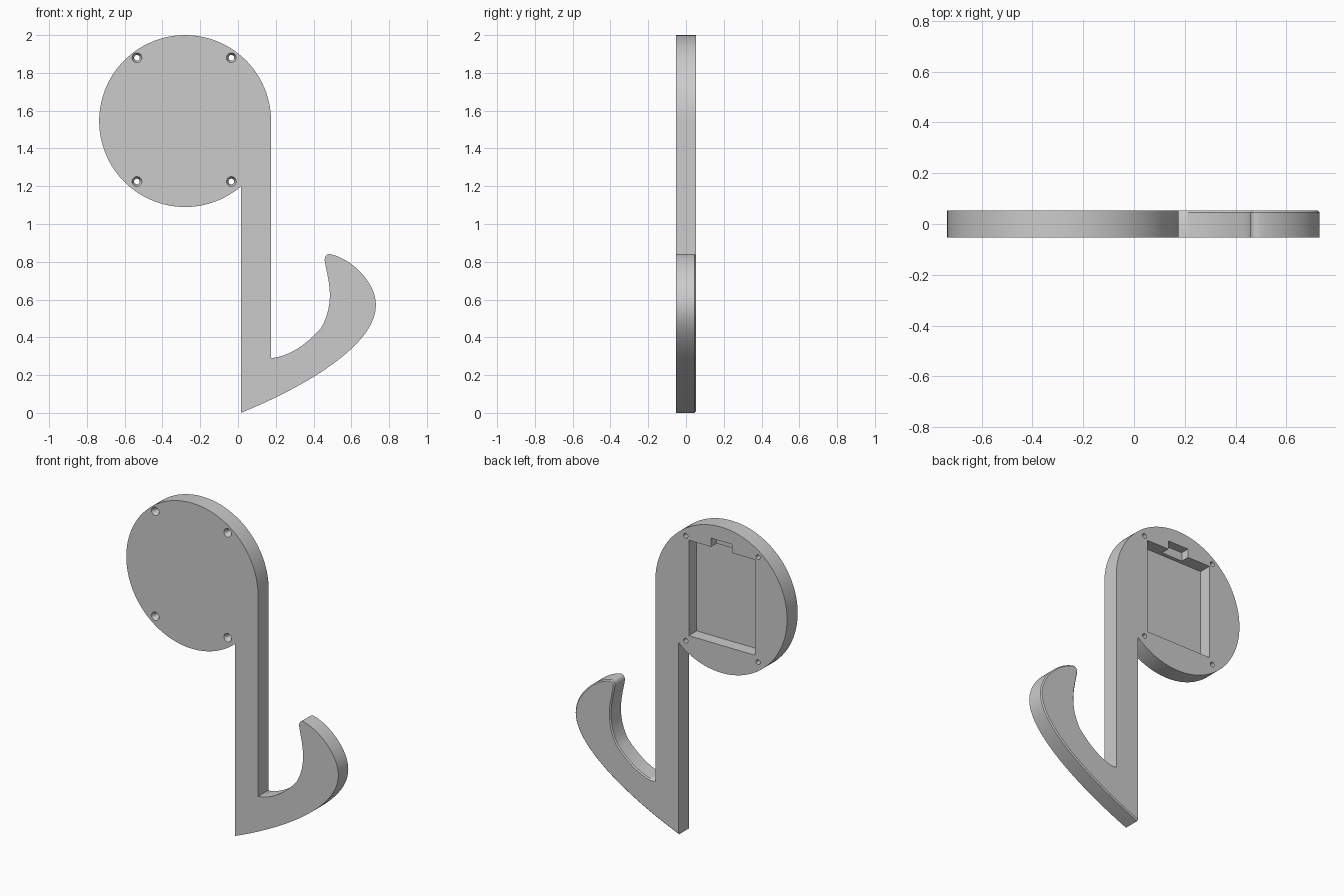
import bpy, bmesh, math
from mathutils import Vector, Matrix
from mathutils.geometry import interpolate_bezier

if "Cube" in bpy.data.objects:
    bpy.data.objects.remove(bpy.data.objects["Cube"])

HALF = 0.0525                      # half the plate thickness
CENTRE, RADIUS = (-0.28, 1.545), 0.455
STEM_LEFT, STEM_RIGHT = 0.015, 0.175

grey = bpy.data.materials.new("plain grey")
grey.use_nodes = True
grey.diffuse_color = (0.6, 0.6, 0.6, 1)
grey.node_tree.nodes["Principled BSDF"].inputs["Base Color"].default_value = (0.6, 0.6, 0.6, 1)


def make_object(name, bm):
    bmesh.ops.recalc_face_normals(bm, faces=bm.faces)
    mesh = bpy.data.meshes.new(name)
    bm.to_mesh(mesh)
    bm.free()
    mesh.materials.append(grey)
    obj = bpy.data.objects.new(name, mesh)
    bpy.context.collection.objects.link(obj)
    return obj


def bezier(a, b, c, d, count):
    pts = interpolate_bezier(*(Vector((p[0], p[1], 0)) for p in (a, b, c, d)), count)
    return [(p.x, p.y) for p in pts[:-1]]


# Outline: hook, then stem, then round head
outline = bezier((STEM_LEFT, 0), (0.36, 0.14), (0.73, 0.36), (0.73, 0.57), 28)
outline += bezier((0.73, 0.57), (0.73, 0.70), (0.59, 0.82), (0.49, 0.84), 20)
outline += bezier((0.49, 0.84), (0.465, 0.845), (0.455, 0.82), (0.46, 0.80), 8)
outline += bezier((0.46, 0.80), (0.475, 0.71), (0.52, 0.59), (0.44, 0.45), 18)
outline += bezier((0.44, 0.45), (0.37, 0.37), (0.28, 0.30), (STEM_RIGHT, 0.29), 16)
outline.append((STEM_RIGHT, 0.29))
sweep = 2 * math.pi - math.acos((STEM_LEFT - CENTRE[0]) / RADIUS)
for i in range(97):
    a = sweep * i / 96
    outline.append((CENTRE[0] + RADIUS * math.cos(a), CENTRE[1] + RADIUS * math.sin(a)))

bm = bmesh.new()
face = bm.faces.new([bm.verts.new((x, -HALF, z)) for x, z in outline])
out = bmesh.ops.extrude_face_region(bm, geom=[face], use_keep_orig=True)
back = [v for v in out["geom"] if isinstance(v, bmesh.types.BMVert)]
bmesh.ops.translate(bm, verts=back, vec=(0, 2 * HALF, 0))
bmesh.ops.recalc_face_normals(bm, faces=bm.faces)

# Fine chamfer on the back edge of the hook
rim = [e for e in bm.edges if all(v.co.y > 0 and v.co.z < 0.85 for v in e.verts)
       and e.calc_length() < 0.12]
bmesh.ops.bevel(bm, geom=rim, offset=0.007, segments=1, affect='EDGES')
hook = make_object("note_shaped_hook", bm)


def box(name, x0, x1, z0, z1, depth):
    """Box sunk into the back face."""
    y0, y1 = HALF - depth, HALF + 0.05
    bm = bmesh.new()
    bmesh.ops.create_cube(bm, size=1, matrix=Matrix.Translation(
        ((x0 + x1) / 2, (y0 + y1) / 2, (z0 + z1) / 2)) @ Matrix.Diagonal((x1 - x0, y1 - y0, z1 - z0, 1)))
    return make_object(name, bm)


def screw_hole(name, x, z):
    """Through hole with a countersunk front, revolved round the y axis."""
    profile = [(0.032, -HALF - 0.01), (0.026, -HALF), (0.015, -HALF + 0.02), (0.015, HALF + 0.02)]
    bm = bmesh.new()
    sides = 24
    rings = [[bm.verts.new((x + r * math.cos(2 * math.pi * i / sides), y,
                            z + r * math.sin(2 * math.pi * i / sides))) for i in range(sides)]
             for r, y in profile]
    for a, b in zip(rings, rings[1:]):
        for i in range(sides):
            j = (i + 1) % sides
            bm.faces.new((a[i], a[j], b[j], b[i]))
    bm.faces.new(rings[0])
    bm.faces.new(rings[-1])
    return make_object(name, bm)


# Back pocket, its notch and four screw holes
cutters = [box("pocket_cutter", -0.514, -0.056, 1.262, 1.858, 0.078),
           box("notch_cutter", -0.355, -0.21, 1.80, 1.912, 0.055)]
cutters += [screw_hole("screw_hole_cutter", x, z) for x in (-0.535, -0.035) for z in (1.225, 1.88)]

bpy.ops.object.select_all(action='DESELECT')
hook.select_set(True)
bpy.context.view_layer.objects.active = hook
for cutter in cutters:
    cutter.hide_render = True
    mod = hook.modifiers.new("cut", 'BOOLEAN')
    mod.operation, mod.solver, mod.object = 'DIFFERENCE', 'EXACT', cutter
    bpy.ops.object.modifier_apply(modifier=mod.name)
    bpy.data.objects.remove(cutter)

bpy.ops.object.shade_smooth_by_angle(angle=math.radians(30))
